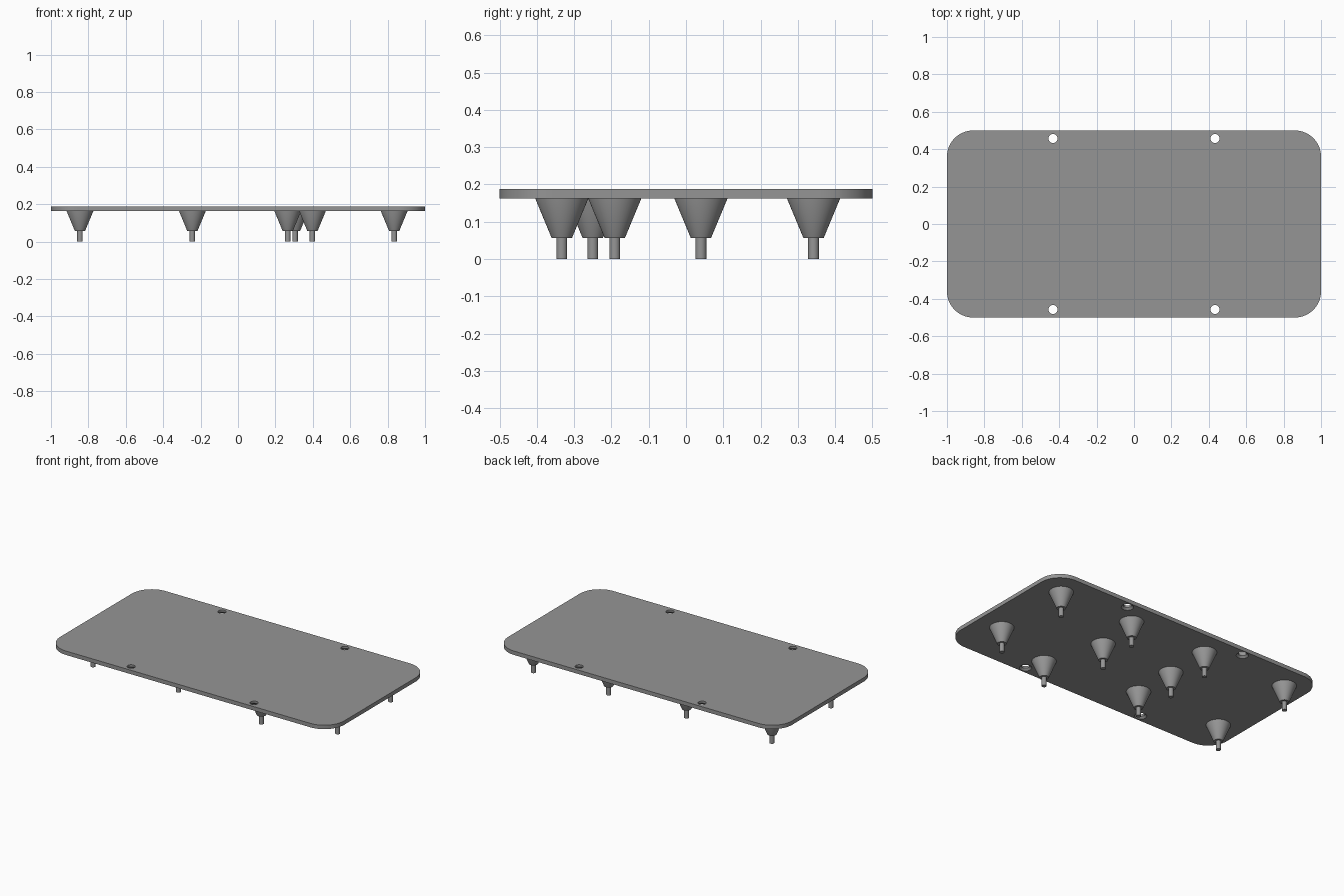
import bpy, bmesh, math

if "Cube" in bpy.data.objects:
    bpy.data.objects.remove(bpy.data.objects["Cube"])

PLATE_BOTTOM, PLATE_TOP = 0.163, 0.188

grey = bpy.data.materials.new("mid grey")
grey.diffuse_color = (0.3, 0.3, 0.3, 1)
grey.use_nodes = True
grey.node_tree.nodes["Principled BSDF"].inputs["Base Color"].default_value = grey.diffuse_color


def make_object(name, bm):
    bmesh.ops.recalc_face_normals(bm, faces=bm.faces)
    mesh = bpy.data.meshes.new(name)
    bm.to_mesh(mesh)
    bm.free()
    mesh.materials.append(grey)
    obj = bpy.data.objects.new(name, mesh)
    bpy.context.collection.objects.link(obj)
    return obj


def smooth(obj):
    bpy.ops.object.select_all(action='DESELECT')
    obj.select_set(True)
    bpy.context.view_layer.objects.active = obj
    bpy.ops.object.shade_smooth_by_angle(angle=math.radians(30))


def turned(name, profile, x, y, sides=48):
    """Closed solid of revolution from (radius, z) points."""
    bm = bmesh.new()
    rings = [[bm.verts.new((x + r * math.cos(2 * math.pi * i / sides),
                            y + r * math.sin(2 * math.pi * i / sides), z))
              for i in range(sides)] for r, z in profile]
    for low, high in zip(rings, rings[1:]):
        for i in range(sides):
            j = (i + 1) % sides
            bm.faces.new((low[i], low[j], high[j], high[i]))
    bm.faces.new(rings[0])
    bm.faces.new(rings[-1])
    return make_object(name, bm)


# Rounded plate
bm = bmesh.new()
radius, steps = 0.14, 16
outline = []
for k, (sx, sy) in enumerate([(1, 1), (-1, 1), (-1, -1), (1, -1)]):
    for i in range(steps + 1):
        a = math.pi / 2 * (k + i / steps)
        outline.append(bm.verts.new((sx * (1 - radius) + radius * math.cos(a),
                                     sy * (0.5 - radius) + radius * math.sin(a),
                                     PLATE_BOTTOM)))
base = bm.faces.new(outline)
top = bmesh.ops.extrude_face_region(bm, geom=[base])
for v in top["geom"]:
    if isinstance(v, bmesh.types.BMVert):
        v.co.z = PLATE_TOP
plate = make_object("plate", bm)

# Screw holes, countersunk from below
hole_profile = [(0.036, PLATE_BOTTOM - 0.02), (0.036, PLATE_BOTTOM),
                (0.024, PLATE_BOTTOM + 0.012), (0.024, PLATE_TOP + 0.02)]
for sx in (-1, 1):
    for sy in (-1, 1):
        cutter = turned("hole_cutter", hole_profile, sx * 0.433, sy * 0.457, 32)
        cut = plate.modifiers.new("hole", 'BOOLEAN')
        cut.operation = 'DIFFERENCE'
        cut.solver = 'EXACT'
        cut.object = cutter
        bpy.context.view_layer.objects.active = plate
        bpy.ops.object.modifier_apply(modifier=cut.name)
        bpy.data.objects.remove(cutter)
smooth(plate)

# Tapered standoffs with a narrow locating pin
standoff_profile = [(0.0145, 0), (0.0145, 0.056), (0.027, 0.056),
                    (0.0715, PLATE_BOTTOM), (0.0715, PLATE_BOTTOM + 0.004)]
positions = [(0.835, 0.342), (0.305, 0.342), (-0.244, 0.342), (-0.845, 0.342),
             (0.266, 0.04), (-0.244, 0.04),
             (0.835, -0.191), (-0.244, -0.25), (-0.845, -0.25), (0.398, -0.333)]
for x, y in positions:
    smooth(turned("standoff", standoff_profile, x, y))
